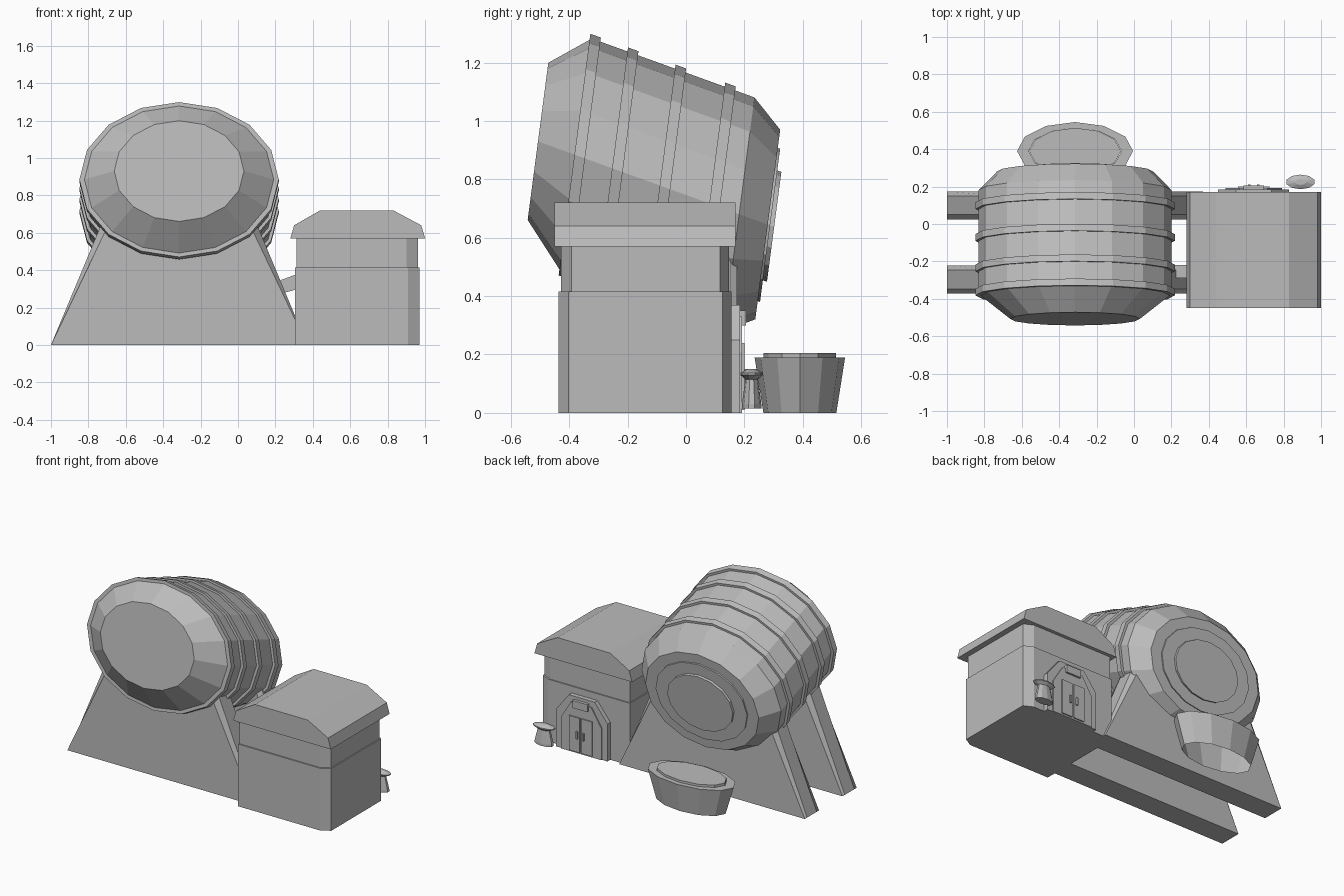
import bpy, bmesh
from math import sin, cos, pi

if "Cube" in bpy.data.objects:
    bpy.data.objects.remove(bpy.data.objects["Cube"])

grey = bpy.data.materials.new("plain grey")
grey.use_nodes = True
grey.diffuse_color = (0.5, 0.5, 0.5, 1)
grey.node_tree.nodes["Principled BSDF"].inputs["Base Color"].default_value = (0.5, 0.5, 0.5, 1)


def finish(name, bm):
    bmesh.ops.recalc_face_normals(bm, faces=bm.faces)
    mesh = bpy.data.meshes.new(name)
    bm.to_mesh(mesh)
    bm.free()
    mesh.materials.append(grey)
    obj = bpy.data.objects.new(name, mesh)
    bpy.context.collection.objects.link(obj)
    return obj


def loft(name, loops, caps=(True, True)):
    """Skin a list of equal-length point loops."""
    bm = bmesh.new()
    rows = [[bm.verts.new(p) for p in loop] for loop in loops]
    n = len(rows[0])
    for a, b in zip(rows, rows[1:]):
        for i in range(n):
            j = (i + 1) % n
            bm.faces.new((a[i], a[j], b[j], b[i]))
    for row, cap in zip((rows[0], rows[-1]), caps):
        if cap:
            bm.faces.new(row)
    return finish(name, bm)


def ellipse(n, cx, cy, z, rx, ry):
    return [(cx + rx * sin(2 * pi * i / n), cy + ry * cos(2 * pi * i / n), z) for i in range(n)]


def slab(name, outline, y0, y1):
    """Extrude an x-z outline along y."""
    return loft(name, [[(x, y, z) for x, z in outline] for y in (y0, y1)])


def box(name, x0, x1, y0, y1, z0, z1):
    return slab(name, [(x0, z0), (x1, z0), (x1, z1), (x0, z1)], y0, y1)


# Barrel: oval sections leaning back along a sloping axis
CX = -0.315


def section(y, r):
    z = 0.93 - 0.362 * (y + 0.507)
    pts = []
    for i in range(16):
        a = 2 * pi * i / 16
        h = r * cos(a)
        pts.append((CX + 1.275 * r * sin(a), y + 0.13 * h, z + 0.99 * h))
    return pts


loft("barrel_body", [section(y, r) for y, r in
                     ((-0.507, 0.272), (-0.375, 0.404), (0.182, 0.404), (0.28, 0.328))])
for k, y in enumerate((-0.364, -0.235, -0.072, 0.098)):
    loft(f"barrel_hoop_{k + 1}", [section(y + d, r) for d, r in
                                  ((-0.018, 0.39), (-0.018, 0.418), (0.018, 0.418), (0.018, 0.39))])
loft("barrel_end_panel", [section(y, 0.265) for y in (0.27, 0.288)])
loft("barrel_end_disc", [section(y, 0.19) for y in (0.28, 0.302)])

# Two trestles with chamfered sloping ends
for name, yc in (("front_trestle", -0.297), ("back_trestle", 0.1)):
    loops = []
    for d, top in ((-0.075, 0.37), (-0.05, 0.41), (0.05, 0.41), (0.075, 0.37)):
        loops.append([(CX + x, yc + d, z) for x, z in
                      ((-0.685, 0), (0.685, 0), (top, 0.66), (-top, 0.66))])
    loft(name, loops)

# Strut between the trestles and the house
slab("strut", [(0.1, 0.24), (0.4, 0.32), (0.4, 0.41), (0.1, 0.3)], -0.29, -0.22)


# House walls, outer corners chamfered
def wall(name, x0, x1, y0, y1, z0, z1):
    plan = [(x0, y0), (x1 - 0.06, y0), (x1, y0 + 0.035),
            (x1, y1 - 0.03), (x1 - 0.06, y1), (x0, y1)]
    loft(name, [[(x, y, z) for x, y in plan] for z in (z0, z1)])


wall("house_lower_wall", 0.305, 0.97, -0.437, 0.155, 0, 0.415)
wall("house_upper_wall", 0.312, 0.962, -0.428, 0.147, 0.41, 0.6)
slab("roof", [(0.28, 0.57), (1.0, 0.57), (0.98, 0.64), (0.83, 0.72), (0.44, 0.72), (0.3, 0.64)],
     -0.45, 0.17)

# Double door in an arched frame on the back wall
DX = 0.64
for name, w, h, y in (("door_frame", 0.19, 0.37, 0.185), ("door_surround", 0.15, 0.33, 0.192)):
    half = w * 0.5
    slab(name, [(DX - w, 0), (DX + w, 0), (DX + w, h - 0.12), (DX + half, h),
                (DX - half, h), (DX - w, h - 0.12)], 0.14, y)
for side, s in (("left", 1), ("right", -1)):
    box(f"{side}_door", *sorted((DX + s * 0.006, DX + s * 0.085)), 0.18, 0.2, 0.01, 0.24)
    box(f"{side}_handle", *sorted((DX + s * 0.018, DX + s * 0.03)), 0.19, 0.21, 0.1, 0.15)
box("door_sign", DX - 0.055, DX + 0.055, 0.18, 0.205, 0.3, 0.35)

# Lantern beside the door
loft("lantern", [ellipse(10, 0.89, 0.225, z, 2 * r, r) for z, r in
                 ((0.015, 0.033), (0.03, 0.033), (0.115, 0.022), (0.13, 0.039),
                  (0.137, 0.039), (0.15, 0.016))])

# Oval tub with a raised filling
loft("tub", [ellipse(12, CX, 0.39, z, 2 * r, r) for z, r in
             ((0, 0.125), (0.19, 0.155), (0.19, 0.124))], caps=(False, False))
loft("tub_filling", [ellipse(12, CX, 0.39, z, 0.245, 0.124) for z in (0.185, 0.205)])
